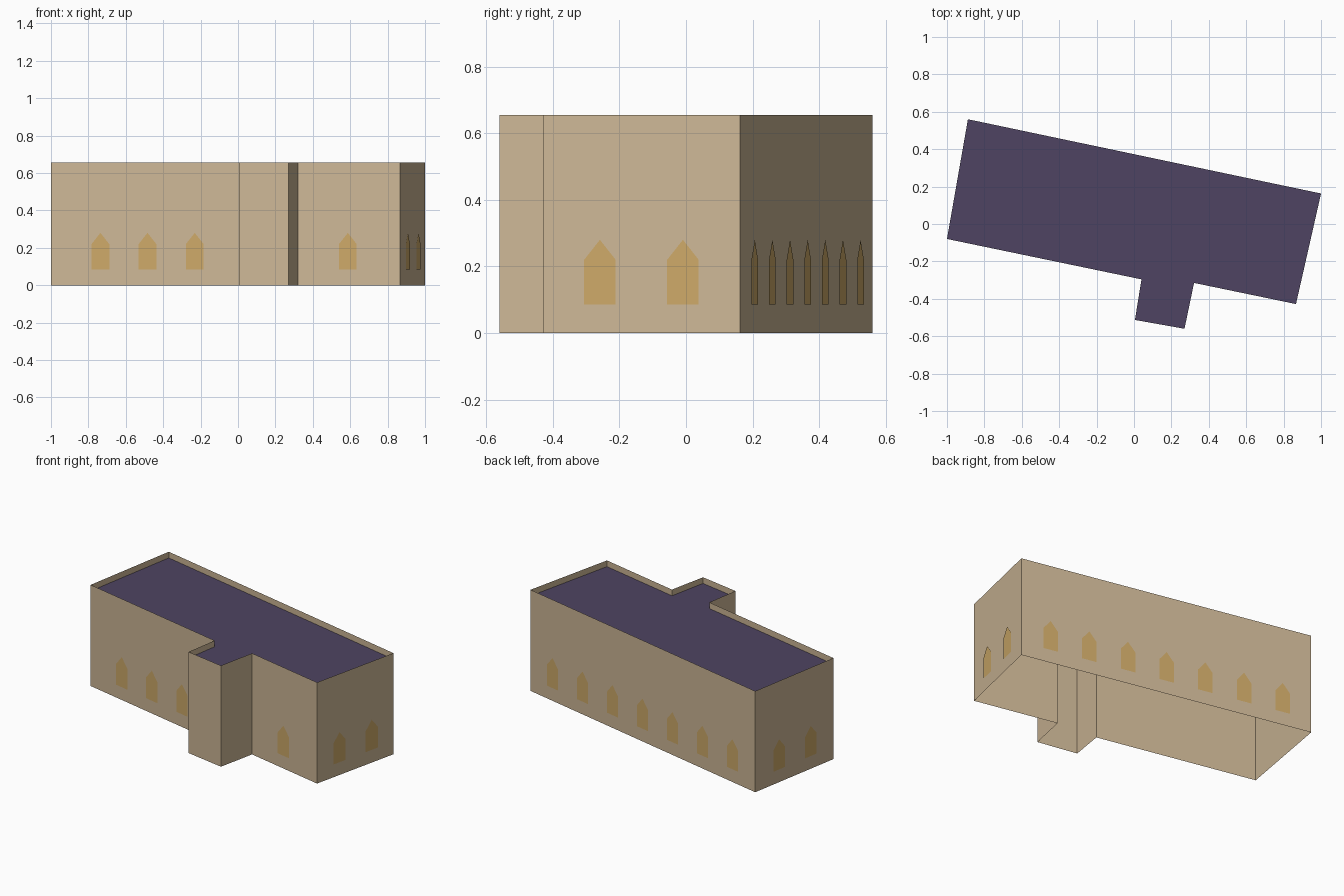
import bpy
from mathutils import Vector

old = bpy.data.objects.get("Cube")
if old:
    bpy.data.objects.remove(old, do_unlink=True)

HEIGHT = 0.655
ROOF_Z = 0.615
WIN_W, SILL, SHOULDER, PEAK = 0.097, 0.085, 0.22, 0.28
OFFSET = 0.004


def srgb(*rgb):
    lin = [((c / 255 + 0.055) / 1.055) ** 2.4 for c in rgb]
    return (*lin, 1.0)


def material(name, color):
    mat = bpy.data.materials.new(name)
    mat.use_nodes = True
    mat.diffuse_color = color
    bsdf = next(n for n in mat.node_tree.nodes if n.type == 'BSDF_PRINCIPLED')
    bsdf.inputs["Base Color"].default_value = color
    return mat


def mesh_object(name, verts, faces, mat):
    mesh = bpy.data.meshes.new(name)
    mesh.from_pydata(verts, [], faces)
    mesh.materials.append(mat)
    obj = bpy.data.objects.new(name, mesh)
    bpy.context.collection.objects.link(obj)
    return obj


plaster = material("tan plaster", srgb(205, 183, 150))
roofing = material("dark purple roofing", srgb(78, 68, 98))
glow = material("golden window", srgb(205, 169, 104))

# Floor plan, counter-clockwise from the front corner at -x
plan = [(-1, -0.08), (0.04, -0.296), (0.005, -0.513), (0.27, -0.56),
        (0.321, -0.315), (0.866, -0.428), (1, 0.163), (-0.888, 0.56)]
n = len(plan)

# Outer walls: an open shell rising past the roof as a parapet
mesh_object("walls",
            [(x, y, z) for z in (0, HEIGHT) for x, y in plan],
            [(i, (i + 1) % n, (i + 1) % n + n, i + n) for i in range(n)],
            plaster)

# Flat roof set below the parapet
mesh_object("roof", [(x, y, ROOF_Z) for x, y in plan], [tuple(range(n))], roofing)


# Pointed windows placed along a wall at the given fractions of its length
def windows(name, wall, fractions):
    a, b = Vector(plan[wall]), Vector(plan[(wall + 1) % n])
    along = (b - a).normalized()
    out = Vector((along.y, -along.x)) * OFFSET
    half = WIN_W / 2
    outline = [(-half, SILL), (half, SILL), (half, SHOULDER), (0, PEAK), (-half, SHOULDER)]
    verts, faces = [], []
    for t in fractions:
        centre = a.lerp(b, t) + out
        faces.append(tuple(range(len(verts), len(verts) + len(outline))))
        verts += [(*(centre + along * u), z) for u, z in outline]
    mesh_object(name, verts, faces, glow)


windows("front_windows_long_side", 0, [0.255, 0.497, 0.74])
windows("front_window_short_side", 4, [0.49])
windows("end_windows_left", 5, [0.288, 0.71])
windows("back_windows", 6, [0.1 + i * 0.1335 for i in range(7)])
windows("end_windows_right", 7, [0.3, 0.705])
